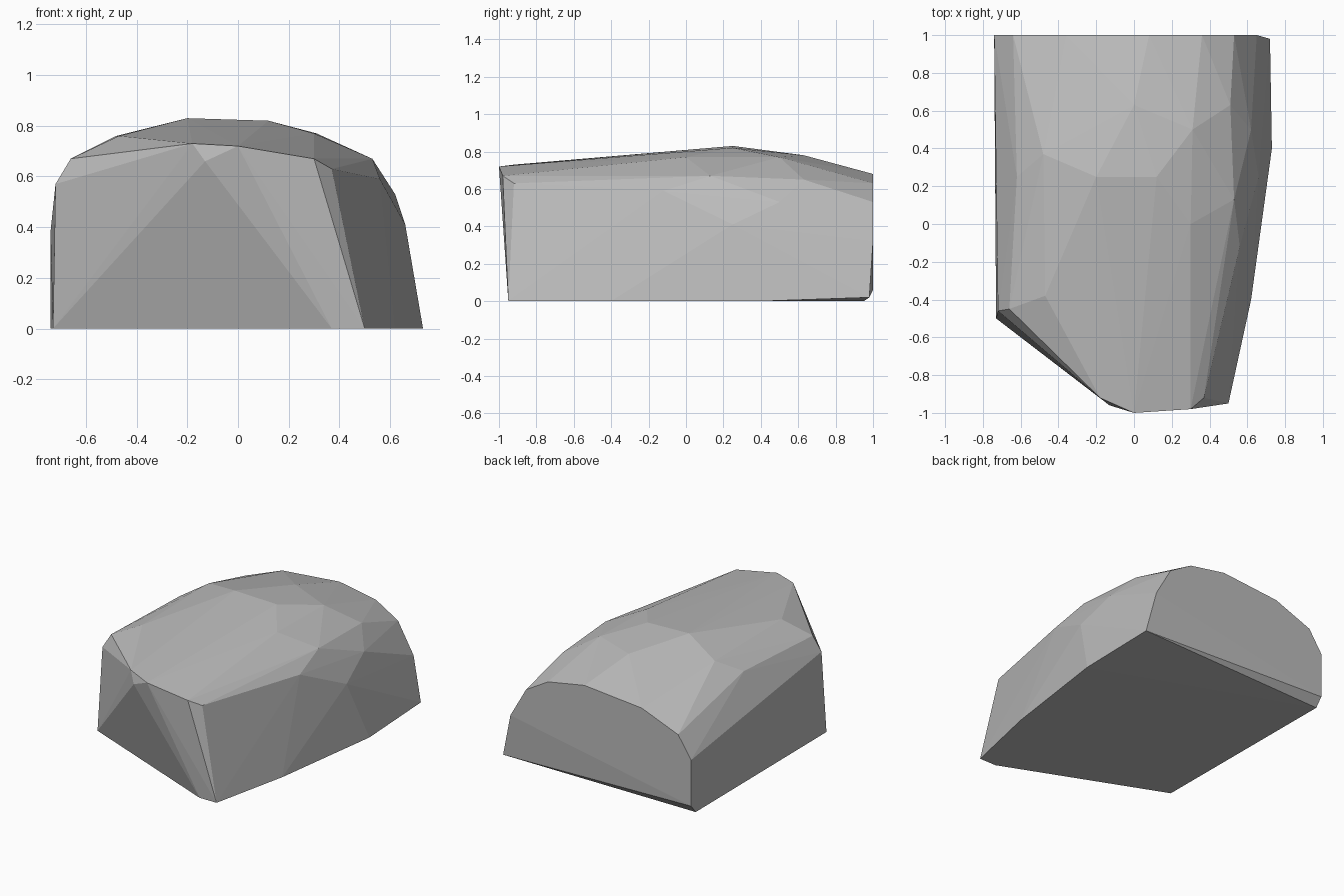
import bpy
import bmesh

# Remove the default cube
default_cube = bpy.data.objects.get("Cube")
if default_cube:
    bpy.data.objects.remove(default_cube, do_unlink=True)


def make_material(name, colour):
    material = bpy.data.materials.new(name)
    material.use_nodes = True
    material.diffuse_color = colour
    shader = material.node_tree.nodes["Principled BSDF"]
    shader.inputs["Base Color"].default_value = colour
    shader.inputs["Roughness"].default_value = 0.9
    return material


def hull_object(name, corners, material):
    """Wrap a faceted convex skin around the given corners."""
    mesh = bpy.data.meshes.new(name)
    bm = bmesh.new()
    for corner in corners:
        bm.verts.new(corner)
    result = bmesh.ops.convex_hull(bm, input=bm.verts)
    loose = {item for key in ("geom_interior", "geom_unused")
             for item in result[key] if isinstance(item, bmesh.types.BMVert)}
    bmesh.ops.delete(bm, geom=list(loose), context="VERTS")
    bmesh.ops.recalc_face_normals(bm, faces=bm.faces)
    bm.to_mesh(mesh)
    bm.free()
    mesh.materials.append(material)
    mesh.shade_flat()
    rock = bpy.data.objects.new(name, mesh)
    bpy.context.collection.objects.link(rock)
    return rock


# Flat back cut: outline given as x and z on the rear plane
back_profile = [(-.74, .06), (-.74, .38), (-.64, .53), (-.36, .64),
                (.08, .68), (.36, .63), (.53, .53), (.65, .32)]
back_cut = [(x, 1, z) for x, z in back_profile]

# Footprint on the ground, with a slightly lifted rear corner
footprint = [(x, y, 0) for x, y in [(-.73, -.5), (.37, -.95), (.5, -.95),
                                    (.62, -.4), (.73, .4), (-.74, .95)]]
footprint.append((.72, .98, .02))

# Chipped upper edge of the front
front_edge = [(-.72, -.46, .57), (-.66, -.45, .67), (-.18, -.92, .73),
              (-.13, -.96, .66), (0, -1, .72), (.3, -.98, .67),
              (.37, -.92, .63)]

# Domed top
crown = [(-.47, -.38, .76), (-.48, .37, .76), (-.62, .25, .68),
         (-.2, .25, .83), (.12, .25, .82), (0, .63, .78),
         (.3, 0, .77), (.31, .5, .77)]

# Rounded shoulder on the left flank
shoulder = [(.53, .13, .67), (.56, -.12, .59), (.51, .63, .65),
            (.62, .5, .53), (.66, .25, .41)]

stone_grey = make_material("stone grey", (.5, .5, .5, 1))
hull_object("boulder", back_cut + footprint + front_edge + crown + shoulder,
            stone_grey)
